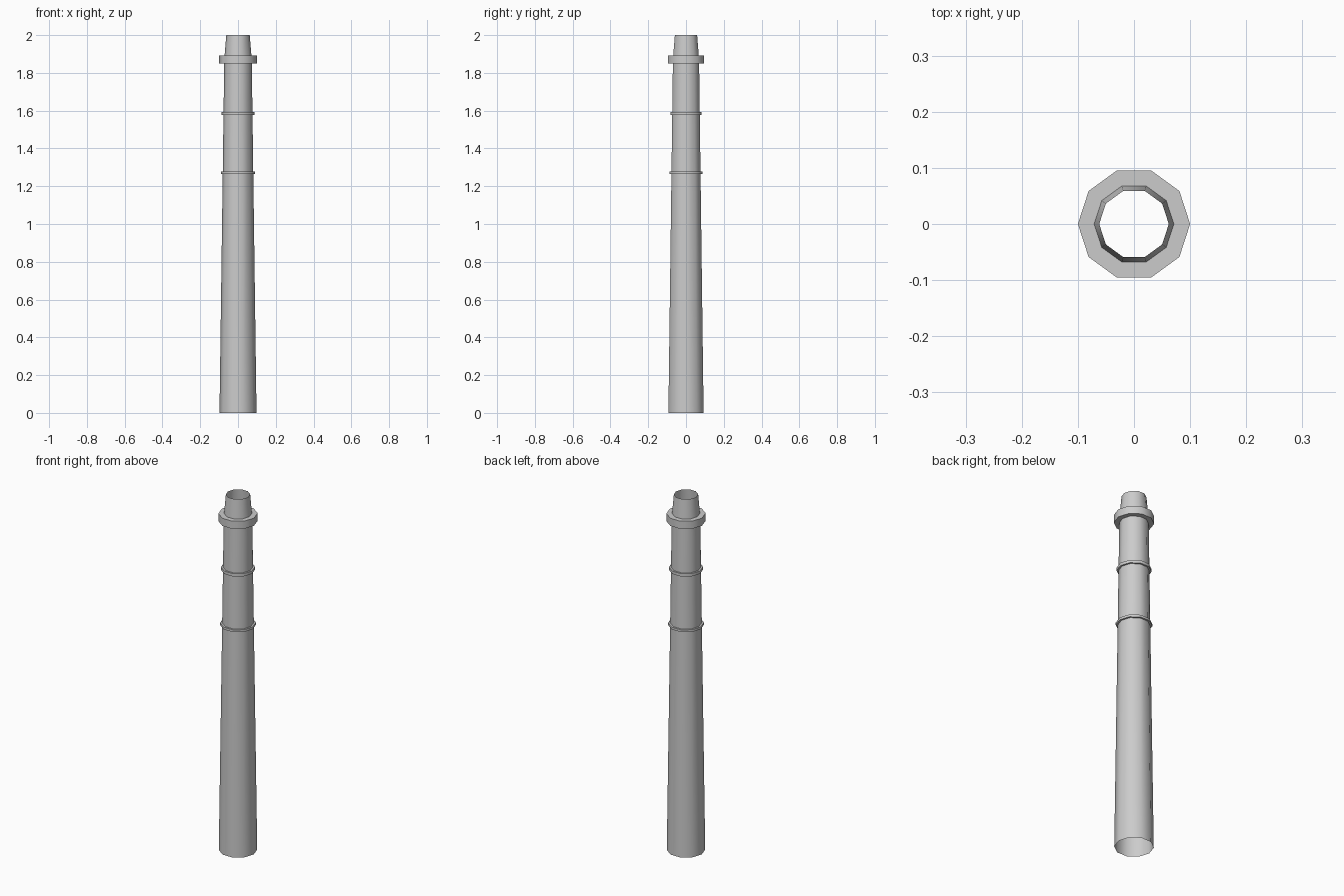
import bpy, bmesh, math

if "Cube" in bpy.data.objects:
    bpy.data.objects.remove(bpy.data.objects["Cube"])

SIDES = 10


def lathe(name, profile):
    """Revolve (radius, z) points around z into an open ten-sided shell."""
    bm = bmesh.new()
    rings = []
    for r, z in profile:
        angles = [2 * math.pi * i / SIDES for i in range(SIDES)]
        rings.append([bm.verts.new((r * math.cos(a), r * math.sin(a), z)) for a in angles])
    for lo, hi in zip(rings, rings[1:]):
        for i in range(SIDES):
            j = (i + 1) % SIDES
            bm.faces.new((lo[i], lo[j], hi[j], hi[i]))
    mesh = bpy.data.meshes.new(name)
    bm.to_mesh(mesh)
    bm.free()
    obj = bpy.data.objects.new(name, mesh)
    bpy.context.collection.objects.link(obj)
    bpy.ops.object.select_all(action='DESELECT')
    obj.select_set(True)
    bpy.context.view_layer.objects.active = obj
    bpy.ops.object.shade_smooth_by_angle(angle=math.radians(40))
    return obj


def band(name, inner_low, inner_high, outer, z0, z1):
    """Raised band wrapped around the chimney."""
    return lathe(name, [(inner_low, z0), (outer, z0), (outer, z1), (inner_high, z1)])


# Tapering hollow shaft, open at the bottom
lathe("chimney_shaft", [(0.098, 0), (0.073, 1.85)])

# Two thin rings
band("lower_ring", 0.081, 0.081, 0.091, 1.265, 1.278)
band("upper_ring", 0.077, 0.077, 0.087, 1.576, 1.592)

# Thick collar and the open mouth above it
band("collar", 0.073, 0.071, 0.1, 1.85, 1.893)
lathe("chimney_mouth", [(0.071, 1.893), (0.062, 2.0)])
